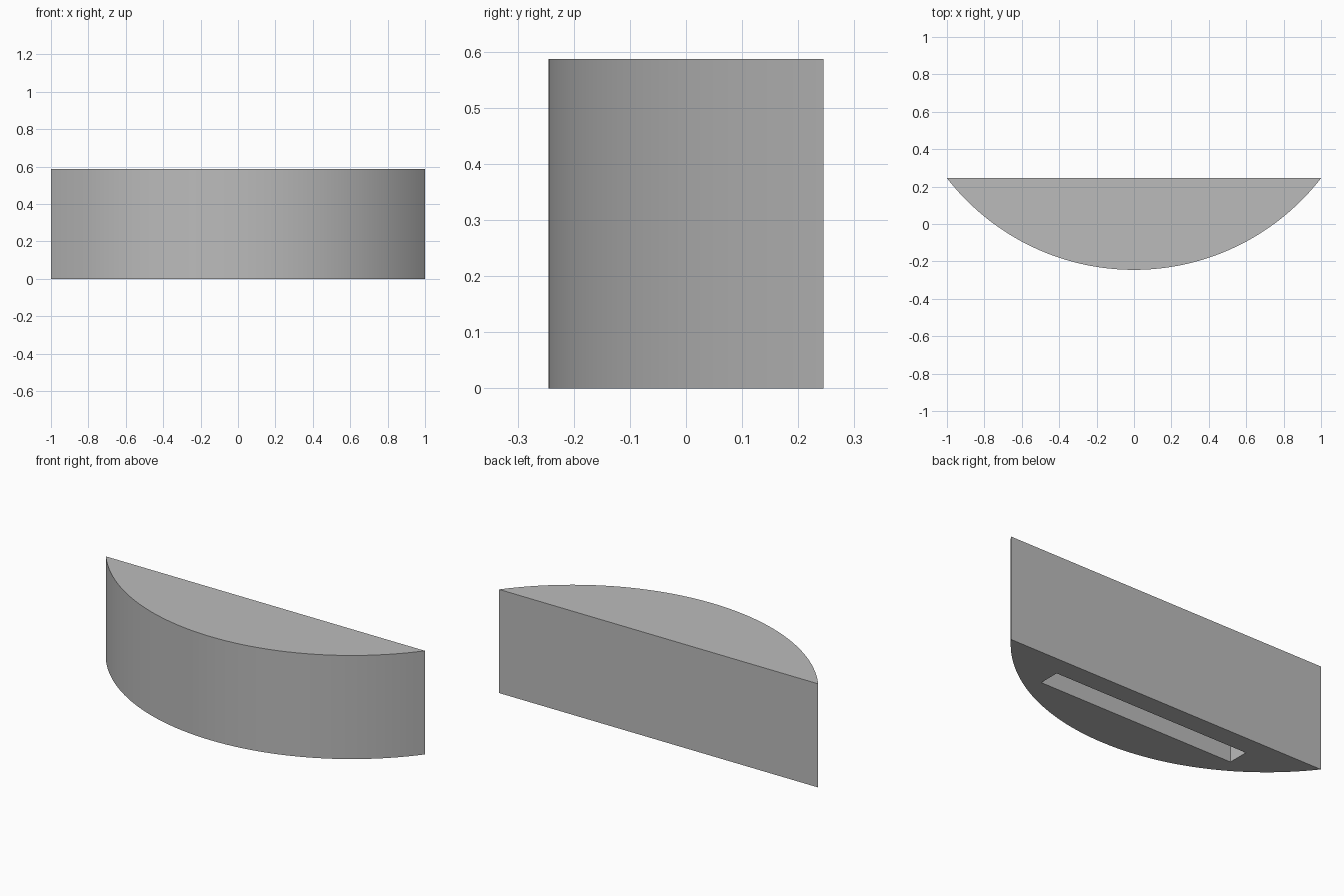
import bpy, bmesh
from math import asin, sin, cos

cube = bpy.data.objects.get("Cube")
if cube:
    bpy.data.objects.remove(cube, do_unlink=True)

HEIGHT, BACK, RADIUS, SEGMENTS = 0.587, 0.245, 1.265, 48
SLOT_HALF, SLOT_FRONT, SLOT_BACK, SLOT_DEPTH = 0.61, 0.014, 0.133, 0.3

grey = bpy.data.materials.new("plain grey")
grey.use_nodes = True
color = (0.5, 0.5, 0.5, 1)
grey.diffuse_color = color
grey.node_tree.nodes["Principled BSDF"].inputs["Base Color"].default_value = color


def prism(name, outline, bottom, top):
    """Extrude a flat outline straight up between two heights."""
    bm = bmesh.new()
    face = bm.faces.new([bm.verts.new((x, y, bottom)) for x, y in outline])
    result = bmesh.ops.extrude_face_region(bm, geom=[face])
    moved = [v for v in result["geom"] if isinstance(v, bmesh.types.BMVert)]
    bmesh.ops.translate(bm, verts=moved, vec=(0, 0, top - bottom))
    bmesh.ops.recalc_face_normals(bm, faces=bm.faces)
    mesh = bpy.data.meshes.new(name)
    bm.to_mesh(mesh)
    bm.free()
    mesh.materials.append(grey)
    obj = bpy.data.objects.new(name, mesh)
    bpy.context.collection.objects.link(obj)
    return obj


# Bow-fronted body: a circular arc closed by the straight back
half_angle = asin(1 / RADIUS)
centre_y = BACK + RADIUS * cos(half_angle)
angles = [half_angle * (2 * i / SEGMENTS - 1) for i in range(SEGMENTS + 1)]
body = prism("bowed_body",
             [(RADIUS * sin(a), centre_y - RADIUS * cos(a)) for a in angles],
             0, HEIGHT)

# Only the curved front is smooth
for poly in body.data.polygons:
    poly.use_smooth = poly.normal.y < -0.1 and abs(poly.normal.z) < 0.1

# Long slot cut into the underside
cutter = prism("slot_cutter",
               [(-SLOT_HALF, SLOT_FRONT), (SLOT_HALF, SLOT_FRONT),
                (SLOT_HALF, SLOT_BACK), (-SLOT_HALF, SLOT_BACK)],
               -0.1, SLOT_DEPTH)
cutter.hide_render = True
slot = body.modifiers.new("underside slot", "BOOLEAN")
slot.operation = "DIFFERENCE"
slot.solver = "EXACT"
slot.object = cutter
bpy.context.view_layer.objects.active = body
bpy.ops.object.modifier_apply(modifier=slot.name)
bpy.data.objects.remove(cutter, do_unlink=True)
